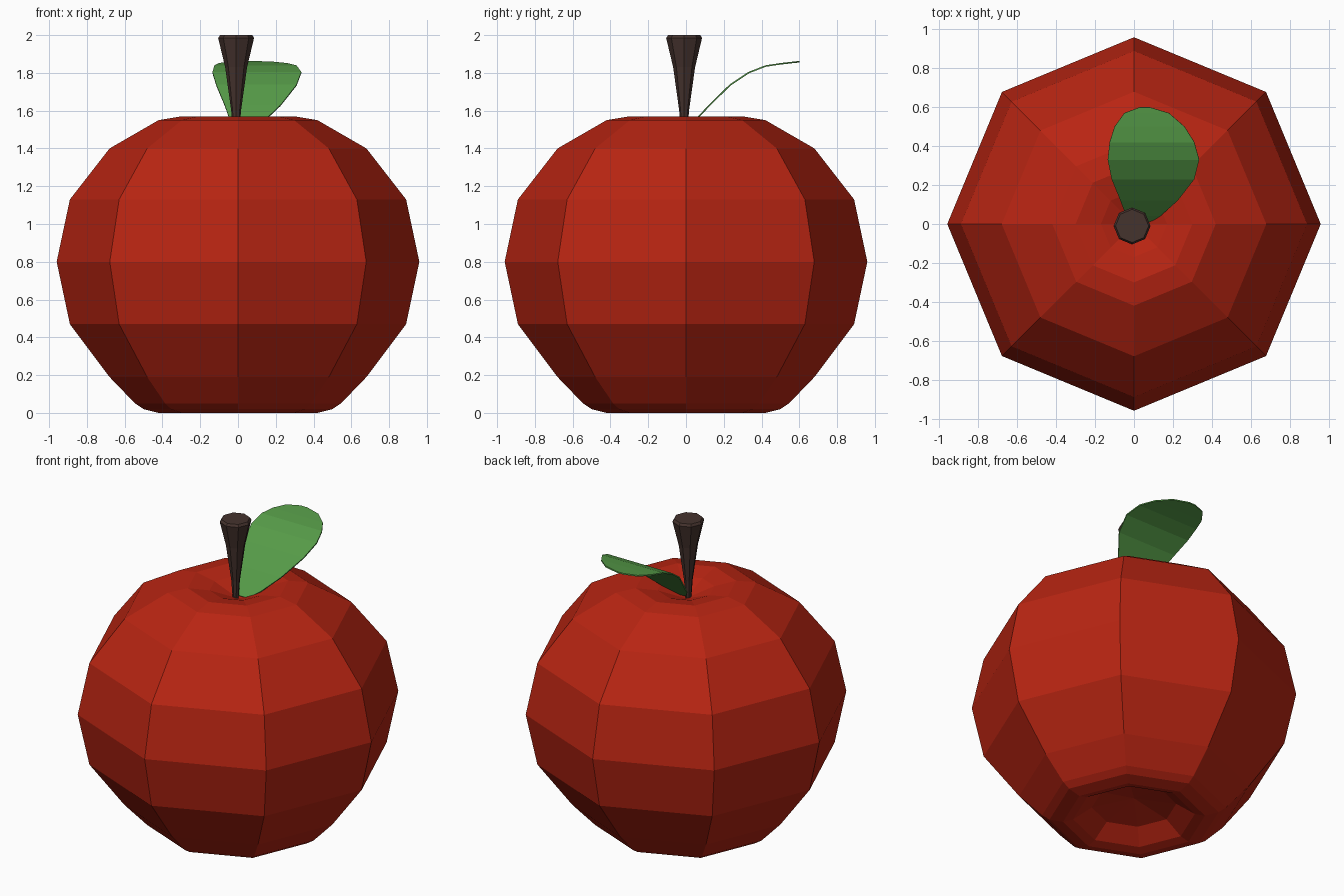
import bpy, bmesh
from math import cos, sin, pi

if "Cube" in bpy.data.objects:
    bpy.data.objects.remove(bpy.data.objects["Cube"])


def make_object(name, bm, color):
    bmesh.ops.recalc_face_normals(bm, faces=bm.faces[:])
    mesh = bpy.data.meshes.new(name)
    bm.to_mesh(mesh)
    bm.free()
    obj = bpy.data.objects.new(name, mesh)
    bpy.context.collection.objects.link(obj)
    mat = bpy.data.materials.new(name + "_color")
    mat.diffuse_color = (*color, 1)
    mat.use_nodes = True
    mat.node_tree.nodes["Principled BSDF"].inputs["Base Color"].default_value = mat.diffuse_color
    mesh.materials.append(mat)
    return obj


def lathe(name, profile, color, center=(0, 0), sides=8):
    """Revolve (radius, z) points; first and last points lie on the axis."""
    bm = bmesh.new()
    cx, cy = center
    bottom = bm.verts.new((cx, cy, profile[0][1]))
    top = bm.verts.new((cx, cy, profile[-1][1]))
    rings = [[bm.verts.new((cx + r * cos(2 * pi * i / sides),
                            cy + r * sin(2 * pi * i / sides), z))
              for i in range(sides)] for r, z in profile[1:-1]]
    for i in range(sides):
        j = (i + 1) % sides
        bm.faces.new((bottom, rings[0][j], rings[0][i]))
        bm.faces.new((top, rings[-1][i], rings[-1][j]))
        for a, b in zip(rings, rings[1:]):
            bm.faces.new((a[i], a[j], b[j], b[i]))
    return make_object(name, bm, color)


# Fruit body with dimples at both ends
lathe("apple_body", [
    (0, 0.14), (0.25, 0.09), (0.36, 0.015), (0.42, 0.0), (0.50, 0.02),
    (0.545, 0.05), (0.68, 0.19), (0.89, 0.47), (0.96, 0.80), (0.89, 1.13),
    (0.68, 1.40), (0.42, 1.55), (0.30, 1.57), (0.17, 1.545), (0, 1.48),
], (0.48, 0.018, 0.006))

# Flared stem
lathe("stem", [
    (0, 1.44), (0.015, 1.44), (0.026, 1.60), (0.058, 1.83),
    (0.095, 1.985), (0.085, 2.0), (0, 2.0),
], (0.06, 0.033, 0.027), center=(-0.01, -0.01))

# Curled leaf: stations of (y, left x, right x, z)
stations = [
    (0.00, 0.00, 0.07, 1.50), (0.04, -0.04, 0.135, 1.545),
    (0.12, -0.07, 0.225, 1.63), (0.23, -0.115, 0.31, 1.738),
    (0.33, -0.135, 0.335, 1.805), (0.42, -0.125, 0.31, 1.84),
    (0.50, -0.10, 0.26, 1.852), (0.57, -0.05, 0.18, 1.86),
    (0.60, 0.03, 0.08, 1.863),
]
bm = bmesh.new()
rows = [(bm.verts.new((l, y, z)), bm.verts.new((r, y, z)))
        for y, l, r, z in stations]
for a, b in zip(rows, rows[1:]):
    bm.faces.new((a[0], a[1], b[1], b[0]))
leaf = make_object("leaf", bm, (0.093, 0.33, 0.065))
solid = leaf.modifiers.new("thickness", 'SOLIDIFY')
solid.thickness = 0.008
